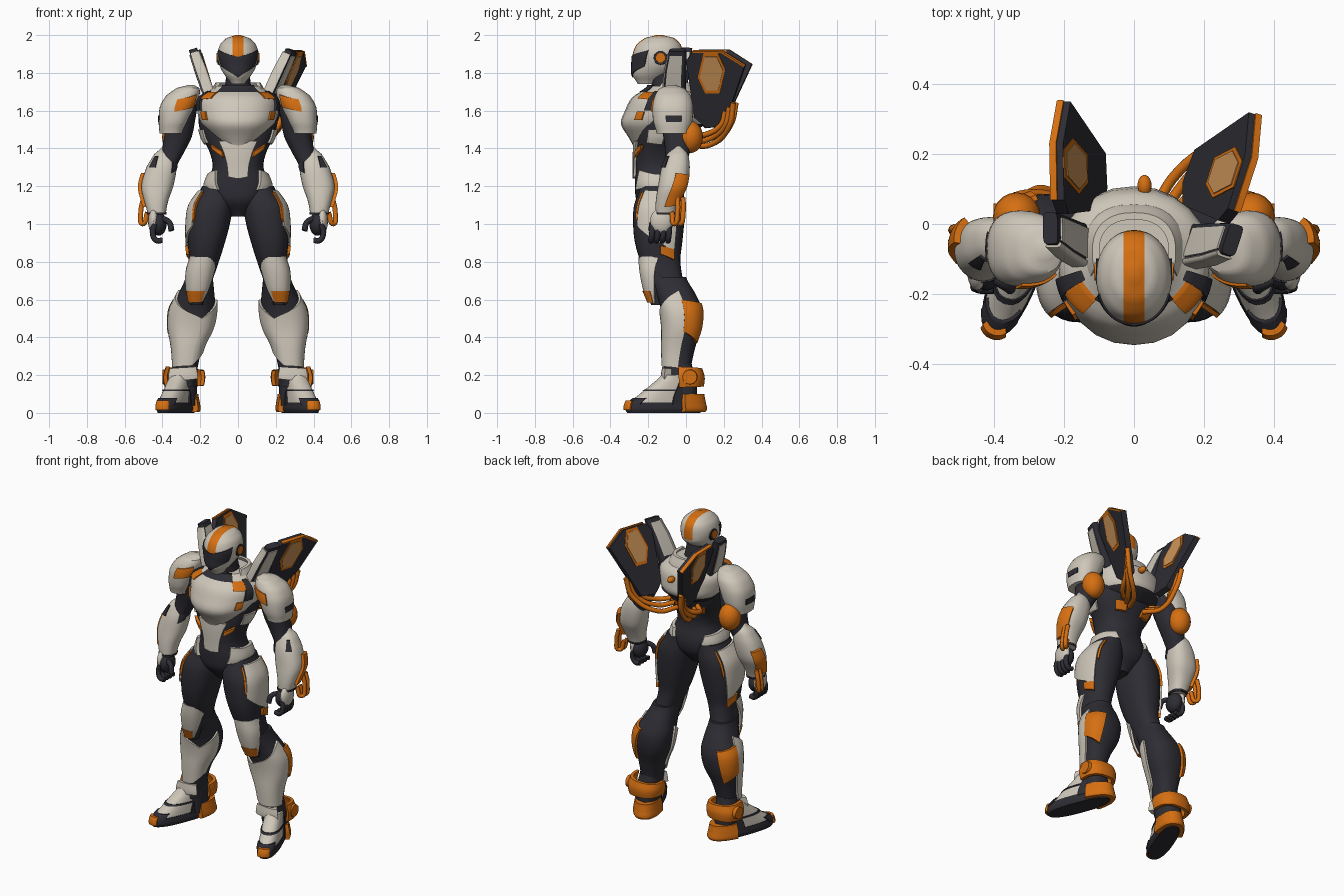
import bpy, bmesh
from math import sin, cos, radians, pi
from mathutils import Matrix, Vector

cube = bpy.data.objects.get("Cube")
if cube:
    bpy.data.objects.remove(cube)


def material(name, r, g, b):
    m = bpy.data.materials.new(name)
    m.use_nodes = True
    m.diffuse_color = (r, g, b, 1)
    bsdf = next(n for n in m.node_tree.nodes if n.type == 'BSDF_PRINCIPLED')
    bsdf.inputs["Base Color"].default_value = (r, g, b, 1)
    bsdf.inputs["Roughness"].default_value = 0.6
    return m


WHITE = material("warm white", .62, .57, .49)
DARK = material("charcoal", .026, .026, .034)
ORANGE = material("orange", .67, .16, .006)
TAN = material("tan", .6, .3, .1)


def finish(name, bm, mat, mirror=False, place=None):
    bmesh.ops.recalc_face_normals(bm, faces=bm.faces)
    if place:
        bm.transform(place)
    mesh = bpy.data.meshes.new(name)
    bm.to_mesh(mesh)
    bm.free()
    mesh.materials.append(mat)
    ob = bpy.data.objects.new(name, mesh)
    bpy.context.collection.objects.link(ob)
    if mirror:
        ob.modifiers.new("Mirror", 'MIRROR').use_mirror_merge = False
    return ob


# A form is a list of sections: height, centre x, centre y, half width, half depth
def section(form, z):
    i = 0
    while i < len(form) - 2 and z > form[i + 1][0]:
        i += 1
    b, c = form[i], form[i + 1]
    a, d = form[max(i - 1, 0)], form[min(i + 2, len(form) - 1)]
    f = min(max((z - b[0]) / (c[0] - b[0]), 0), 1)
    return [.5 * (2 * q + (r - p) * f + (2 * p - 5 * q + 4 * r - s) * f * f
                  + (3 * q - p - 3 * r + s) * f ** 3)
            for p, q, r, s in zip(a[1:], b[1:], c[1:], d[1:])]


def surface(form, angle, z, off=0, power=2.4):
    """Angle 0 is the front, 90 the outer side, 180 the back."""
    cx, cy, rx, ry = section(form, z)
    s, c = sin(radians(angle)), cos(radians(angle))
    bend = lambda v: (1 if v > 0 else -1) * abs(v) ** (2 / power)
    return Vector((cx + (max(rx, .004) + off) * bend(s),
                   cy - (max(ry, .004) + off) * bend(c), z))


def grid(bm, rows):
    vs = [[bm.verts.new(p) for p in row] for row in rows]
    for r, q in zip(vs, vs[1:]):
        for k in range(len(r) - 1):
            bm.faces.new((r[k], r[k + 1], q[k + 1], q[k]))


def loft(name, form, mat, mirror=False, place=None, power=2.4, sides=32):
    bm = bmesh.new()
    levels = [b[0] + (c[0] - b[0]) * k / 4 for b, c in zip(form, form[1:]) for k in range(4)]
    levels.append(form[-1][0])
    grid(bm, [[surface(form, 360 * k / sides, z, 0, power) for k in range(sides + 1)]
              for z in levels])
    bmesh.ops.remove_doubles(bm, verts=bm.verts, dist=1e-5)
    bmesh.ops.holes_fill(bm, edges=[e for e in bm.edges if e.is_boundary], sides=0)
    return finish(name, bm, mat, mirror, place)


def plate(name, form, mat, corners, off=.012, mirror=True, place=None, power=2.4, n=12):
    """Curved plate over a form; corners are (angle, height) pairs."""
    bl, br, tr, tl = [Vector(c) for c in corners]
    bm = bmesh.new()
    for depth in (off, -.008):
        rows = []
        for j in range(n + 1):
            l, r = bl.lerp(tl, j / n), br.lerp(tr, j / n)
            rows.append([surface(form, *l.lerp(r, k / n), depth, power) for k in range(n + 1)])
        grid(bm, rows)
    bmesh.ops.bridge_loops(bm, edges=[e for e in bm.edges if e.is_boundary])
    return finish(name, bm, mat, mirror, place)


def band(a0, a1, z0, z1):
    return (a0, z0), (a1, z0), (a1, z1), (a0, z1)


def ball(name, mat, centre, size, mirror=True):
    bm = bmesh.new()
    bmesh.ops.create_uvsphere(bm, u_segments=20, v_segments=12, radius=1)
    return finish(name, bm, mat, mirror, Matrix.Translation(centre) @ Matrix.Diagonal((*size, 1)))


def disc(name, mat, centre, radius, depth):
    bm = bmesh.new()
    bmesh.ops.create_cone(bm, cap_ends=True, segments=20, radius1=radius, radius2=radius * .9, depth=depth)
    return finish(name, bm, mat, True, Matrix.Translation(centre) @ Matrix.Rotation(pi / 2, 4, 'Y'))


def prism(name, mat, outline, half, place):
    bm = bmesh.new()
    face = bm.faces.new([bm.verts.new((-half, y, z)) for y, z in outline])
    ext = bmesh.ops.extrude_face_region(bm, geom=[face])
    bmesh.ops.translate(bm, vec=(2 * half, 0, 0),
                        verts=[g for g in ext["geom"] if isinstance(g, bmesh.types.BMVert)])
    return finish(name, bm, mat, False, place)


def tube(name, mat, points, radius, sides=(1, -1)):
    for s in sides:
        cu = bpy.data.curves.new(("left_" if s > 0 else "right_") + name, 'CURVE')
        cu.dimensions, cu.bevel_depth, cu.bevel_resolution = '3D', radius, 2
        cu.resolution_u, cu.use_fill_caps = 6, True
        sp = cu.splines.new('BEZIER')
        sp.bezier_points.add(len(points) - 1)
        for bp, (x, y, z) in zip(sp.bezier_points, points):
            bp.co = (s * x, y, z)
            bp.handle_left_type = bp.handle_right_type = 'AUTO'
        cu.materials.append(mat)
        bpy.context.collection.objects.link(bpy.data.objects.new(cu.name, cu))


# Helmet with a painted centre stripe, visor and ear discs
head = [(1.74, 0, -.205, .035, .05), (1.79, 0, -.185, .072, .1), (1.84, 0, -.155, .098, .13),
        (1.9, 0, -.15, .108, .132), (1.95, 0, -.145, .095, .117), (1.985, 0, -.14, .06, .077),
        (2, 0, -.14, .015, .02)]
helmet = loft("helmet", head, WHITE, power=2.1, sides=40)
helmet.data.materials.append(ORANGE)
bm = bmesh.new()
bm.from_mesh(helmet.data)
for co, no in (((.03, 0, 0), (1, 0, 0)), ((-.03, 0, 0), (1, 0, 0)), ((0, 0, 1.86), (0, 0, 1))):
    bmesh.ops.bisect_plane(bm, geom=bm.verts[:] + bm.edges[:] + bm.faces[:], plane_co=co, plane_no=no)
for f in bm.faces:
    c = f.calc_center_median()
    f.material_index = int(abs(c.x) < .03 and c.z > 1.86)
bm.to_mesh(helmet.data)
bm.free()
plate("visor", head, DARK, ((0, 1.775), (62, 1.835), (68, 1.92), (0, 1.885)), .005, power=2.1)
disc("ear_rim", DARK, (.094, -.135, 1.88), .04, .03)
disc("ear_disc", ORANGE, (.098, -.135, 1.88), .028, .03)
loft("neck", [(1.64, 0, -.1, .09, .08), (1.72, 0, -.11, .07, .07), (1.83, 0, -.13, .06, .07)], DARK)

# Torso under-suit and its plates
torso = [(1.04, 0, -.14, .04, .06), (1.12, 0, -.14, .13, .12), (1.2, 0, -.14, .165, .13),
         (1.3, 0, -.15, .135, .12), (1.38, 0, -.145, .15, .125), (1.46, 0, -.125, .19, .14),
         (1.56, 0, -.11, .21, .15), (1.66, 0, -.1, .18, .13)]
loft("torso", torso, DARK)
plate("belly_plate", torso, WHITE, ((0, 1.24), (15, 1.25), (28, 1.44), (0, 1.44)))
plate("hip_plate", torso, WHITE, ((32, 1.18), (85, 1.2), (85, 1.265), (48, 1.285)), .018)
plate("rear_hip_plate", torso, WHITE, ((85, 1.2), (150, 1.2), (142, 1.25), (85, 1.265)), .018)
plate("waist_slit", torso, ORANGE, ((27, 1.355), (50, 1.395), (50, 1.42), (27, 1.385)), .016)
plate("side_rib", torso, WHITE, ((62, 1.43), (92, 1.42), (92, 1.5), (62, 1.5)), .01)
plate("lower_back_tab", torso, ORANGE, band(140, 165, 1.4, 1.45), .014)

# Chest armour
chest = [(1.4, 0, -.2, .07, .075), (1.46, 0, -.165, .13, .14), (1.53, 0, -.125, .195, .22),
         (1.6, 0, -.11, .215, .213), (1.67, 0, -.1, .205, .185), (1.73, 0, -.09, .12, .11)]
loft("chest", chest, WHITE, power=2.2, sides=24)
collar = [(1.69, 0, -.08, .135, .125), (1.78, 0, -.08, .095, .09)]
plate("collar", collar, WHITE, ((55, 1.69), (180, 1.69), (180, 1.75), (70, 1.75)))
plate("neck_base", chest, DARK, band(0, 40, 1.7, 1.735), .007, power=2.2)
plate("collar_tab", chest, ORANGE, ((40, 1.665), (62, 1.66), (66, 1.7), (38, 1.7)), .01, power=2.2)
plate("collar_clip", chest, DARK, ((62, 1.6), (78, 1.6), (76, 1.705), (64, 1.705)), .012, power=2.2)
plate("chest_vent", chest, ORANGE, band(50, 62, 1.55, 1.595), .008, power=2.2)
plate("lower_back", chest, DARK, band(100, 180, 1.43, 1.53), .008, power=2.2)
ball("back_knob", ORANGE, (.03, .11, 1.64), (.02, .03, .02), False)

# Shoulders and upper arms
shoulder = [(1.48, .352, -.07, .064, .085), (1.54, .34, -.07, .08, .103), (1.62, .32, -.07, .094, .108),
            (1.68, .292, -.07, .088, .095), (1.72, .265, -.075, .06, .065), (1.735, .25, -.075, .02, .02)]
loft("shoulder_shell", shoulder, WHITE, True)
plate("shoulder_patch", shoulder, ORANGE, ((-58, 1.62), (4, 1.595), (8, 1.66), (-45, 1.685)), .007)
plate("shoulder_slot", shoulder, DARK, band(74, 112, 1.54, 1.575), .004)
arm = [(1.3, .375, -.055, .05, .055), (1.38, .345, -.045, .06, .065), (1.46, .318, -.045, .073, .075),
       (1.56, .3, -.06, .075, .08), (1.66, .27, -.07, .06, .07)]
loft("upper_arm", arm, DARK, True)
ball("rear_arm_pad", ORANGE, (.334, .022, 1.46), (.068, .068, .085))

# Forearms
forearm = [(1.05, .43, -.11, .048, .053), (1.12, .433, -.095, .063, .065), (1.2, .427, -.07, .085, .078),
           (1.3, .405, -.055, .08, .075), (1.37, .388, -.045, .055, .055), (1.41, .38, -.04, .02, .02)]
loft("forearm", forearm, WHITE, True)
plate("forearm_pad", forearm, ORANGE, ((84, 1.09), (138, 1.1), (142, 1.26), (92, 1.27)), .018)
plate("forearm_inset", forearm, DARK, ((18, 1.3), (48, 1.3), (48, 1.36), (28, 1.36)), .006)
plate("elbow_inset", forearm, DARK, ((-75, 1.29), (-40, 1.27), (-40, 1.33), (-75, 1.36)), .006)
plate("wrist_band", forearm, DARK, band(0, 360, 1.05, 1.062), .004, n=24)
for y in (-.045, -.015):
    tube("forearm_cable", ORANGE, [(.5, y, 1.14), (.515, y, 1.06), (.505, y - .015, 1), (.48, y - .03, 1.06)], .013)

# Hands
ball("palm", DARK, (.42, -.13, 1.0), (.042, .06, .062))
ball("hand_guard", WHITE, (.447, -.13, 1.015), (.029, .06, .068))
for k in range(4):
    y = -.18 + .03 * k
    tube("finger", DARK, [(.44, y, 1), (.452, y, .95), (.43, y - .005, .912), (.4, y - .005, .915)], .015)
tube("thumb", DARK, [(.41, -.15, 1.03), (.365, -.175, 1.01), (.352, -.185, .965)], .016)

# Thighs
thigh = [(.66, .21, -.1, .065, .09), (.8, .18, -.135, .078, .105), (.9, .168, -.145, .098, .125),
         (1, .155, -.145, .112, .135), (1.1, .14, -.14, .112, .135), (1.2, .11, -.13, .08, .11)]
loft("thigh", thigh, DARK, True)
plate("thigh_plate", thigh, WHITE, ((42, .99), (125, .84), (130, 1.17), (50, 1.18)))
for a in (37, 130):
    plate("thigh_trim", thigh, ORANGE, ((a, 1.03), (a + 6, 1.01), (a + 10, 1.17), (a + 4, 1.17)), .013)
plate("thigh_marker", thigh, ORANGE, ((92, .84), (125, .81), (125, .865), (92, .885)), .015)

# Lower legs and knees
shin = [(.14, .285, -.05, .06, .065), (.25, .275, -.045, .063, .073), (.35, .265, -.035, .08, .085),
        (.45, .25, -.02, .112, .1), (.55, .238, -.025, .118, .108), (.63, .22, -.055, .095, .105),
        (.72, .205, -.1, .072, .1)]
loft("lower_leg", shin, DARK, True)
plate("outer_shin", shin, WHITE, ((-20, .25), (92, .24), (100, .65), (-20, .5)))
plate("inner_shin", shin, WHITE, ((-80, .32), (-20, .25), (-20, .5), (-88, .6)))
plate("calf_pad", shin, ORANGE, ((92, .43), (152, .37), (162, .58), (95, .6)), .014)
knee = [(.57, .22, -.135, .032, .05), (.65, .212, -.14, .055, .075), (.75, .2, -.155, .066, .08),
        (.84, .182, -.16, .06, .08)]
loft("knee_joint", knee, DARK, True)
plate("knee_plate", knee, WHITE, ((-42, .59), (65, .58), (95, .83), (-90, .82)))
plate("knee_marker", knee, ORANGE, band(-28, 58, .585, .645), .017)

# Ankles
ankle = [(.05, .285, -.015, .075, .075), (.13, .285, -.005, .09, .085), (.19, .285, -.005, .1, .092),
         (.25, .283, -.01, .088, .08)]
plate("ankle_ring", ankle, ORANGE, ((75, .135), (285, .145), (285, .225), (75, .245)), .012, n=24)
loft("ankle_core", [(.04, .285, -.02, .065, .08), (.16, .285, -.025, .07, .08), (.26, .278, -.04, .062, .07)],
     DARK, True)
plate("ankle_cuff", ankle, WHITE, ((-28, .18), (34, .165), (34, .235), (-26, .245)), .036)
disc("ankle_bolt", ORANGE, (.385, .02, .19), .042, .03)

# Feet, turned outward
turn = Matrix.Translation((.328, -.118, 0)) @ Matrix.Rotation(radians(21), 4, 'Z')
sole = [(0, 0, 0, .06, .205), (.02, 0, 0, .068, .215), (.055, 0, 0, .064, .208), (.1, 0, .01, .055, .19)]
upper = [(.045, 0, -.012, .062, .192), (.09, 0, .005, .06, .15), (.14, 0, .035, .056, .115),
         (.2, 0, .065, .05, .075)]
loft("sole", sole[:3], DARK, True, turn)
loft("foot_shell", upper, WHITE, True, turn)
plate("toe_cap", upper, DARK, band(-48, 48, .045, .078), .009, place=turn)
plate("toe_marker", sole, ORANGE, band(-26, 26, .014, .066), .009, place=turn)
plate("foot_strap", upper, DARK, band(-100, 100, .115, .125), .005, place=turn)
plate("rear_foot_side", upper, DARK, band(98, 262, .045, .16), .007, place=turn)
plate("heel_pad", sole, ORANGE, band(108, 252, .006, .1), .026, place=turn, n=20)

# Back pods: a dark blade with two inset panels, a front post and hanging cables
blade = [(.04, -.1), (.03, .22), (.07, .265), (.23, .265), (.35, .185), (.2, -.15), (.1, -.16)]
edge = [(.07, .262), (.23, .262), (.347, .184), (.354, .19), (.232, .272), (.07, .272)]
post = [(0, .01, -.06, .027, .06), (.16, .015, -.035, .027, .055), (.28, .02, -.01, .022, .045)]
hexagon = [(-.6, -1), (-1, -.2), (-.4, 1), (.6, 1), (1, .2), (.4, -1)]
for side, s, x, lean, yaw in (("left", 1, .175, 20, 18), ("right", -1, .138, 17, 1)):
    pod = (Matrix.Translation((s * x, 0, 1.665)) @ Matrix.Rotation(radians(-s * yaw), 4, 'Z')
           @ Matrix.Rotation(radians(s * lean), 4, 'Y'))
    flip = pod @ Matrix.Diagonal((s, 1, 1, 1))
    prism(side + "_blade", DARK, blade, .018, pod)
    prism(side + "_blade_edge", ORANGE, edge, .01, flip @ Matrix.Translation((.011, 0, 0)))
    for part, mat, size, half in (("border", ORANGE, 1.2, .021), ("panel", TAN, 1, .024)):
        prism(f"{side}_blade_{part}", mat,
              [(.165 + .066 * size * y, .148 + .095 * size * z) for y, z in hexagon], half, pod)
    loft(side + "_post", post, DARK, False, flip, 5, 24)
    plate(side + "_post_cover", post, WHITE, band(-58, 28, .03, .262), .007, False, flip, 5)
    for a in (-90, 90):
        plate(side + "_post_side", post, WHITE, band(a - 22, a + 22, .04, .255), .005, False, flip, 5)
    for k in range(3):
        d = .024 * k
        top, low = pod @ Vector((s * .012, .265 - d, -.02 - d)), pod @ Vector((s * .03, .235 - d, -.14))
        tube("back_cable", ORANGE, [(s * top.x, top.y, top.z), (s * low.x, low.y, low.z),
                                    (.11 + d, .13 - d, 1.42 + d), (.05 + d, .02, 1.42 + d)], .015, (s,))

# Smooth shading with sharp plate edges
bpy.ops.object.select_all(action='DESELECT')
for ob in bpy.context.collection.objects:
    if ob.type == 'MESH':
        ob.select_set(True)
        bpy.context.view_layer.objects.active = ob
bpy.ops.object.shade_smooth_by_angle(angle=radians(35))
